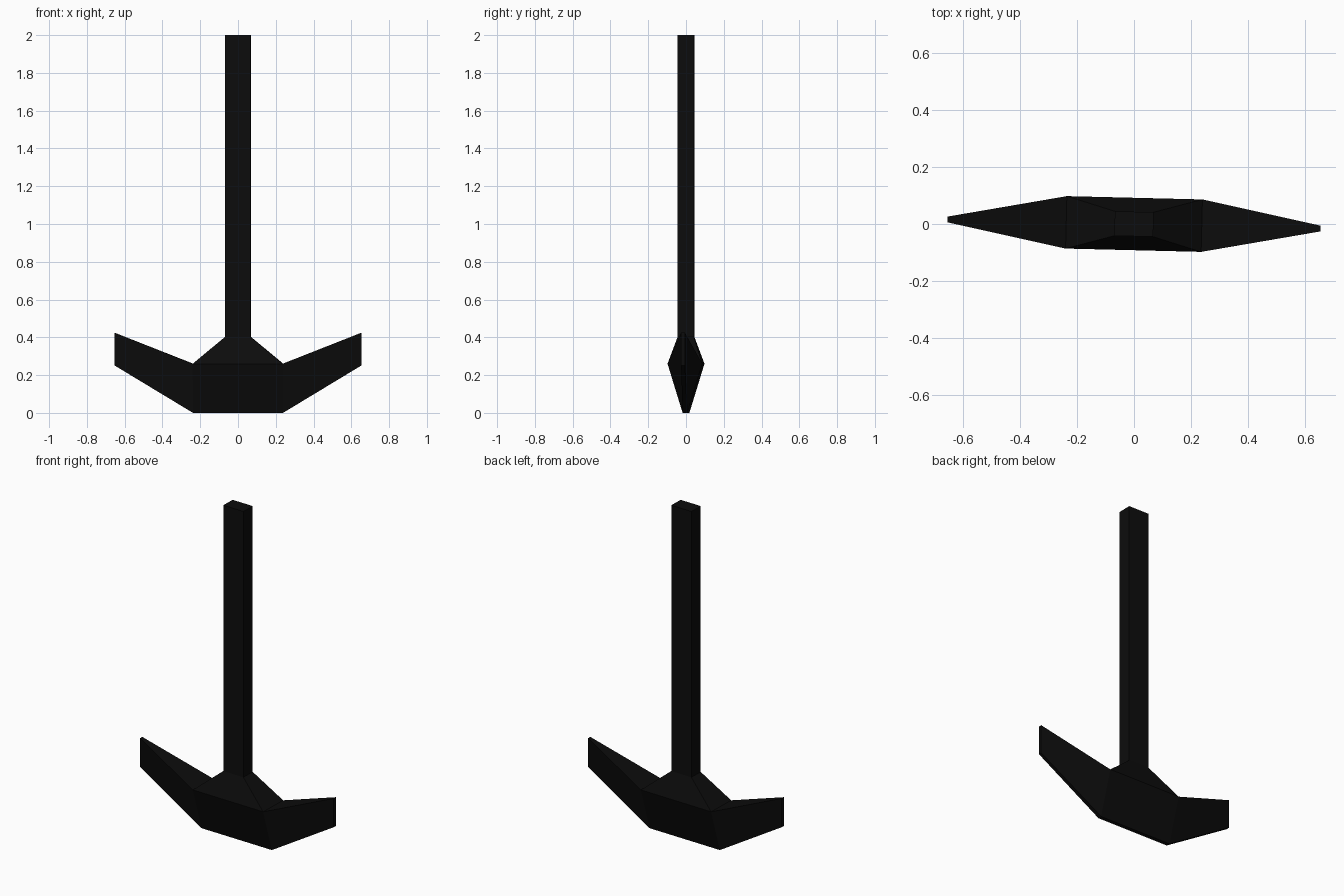
import bpy, bmesh, math
from mathutils import Matrix

if "Cube" in bpy.data.objects:
    bpy.data.objects.remove(bpy.data.objects["Cube"])

mat = bpy.data.materials.new("matte black")
mat.diffuse_color = (0.0037, 0.0037, 0.0037, 1)
mat.use_nodes = True
mat.node_tree.nodes["Principled BSDF"].inputs["Base Color"].default_value = mat.diffuse_color


def finish(name, bm):
    # Whole tool is turned very slightly about its shaft
    bmesh.ops.rotate(bm, verts=bm.verts, matrix=Matrix.Rotation(math.radians(-1.4), 3, 'Z'))
    bmesh.ops.recalc_face_normals(bm, faces=bm.faces)
    me = bpy.data.meshes.new(name)
    bm.to_mesh(me)
    bm.free()
    me.materials.append(mat)
    ob = bpy.data.objects.new(name, me)
    bpy.context.collection.objects.link(ob)
    return ob


def bridge(bm, a, b, skip=()):
    for i in range(4):
        if i not in skip:
            j = (i + 1) % 4
            bm.faces.new((a[i], a[j], b[j], b[i]))


bm = bmesh.new()


# Pick head: four-sided sections along x (x, top z, top half-depth, bottom z, bottom half-depth)
def section(x, zt, yt, zb, yb):
    return [bm.verts.new(p) for p in ((x, -yt, zt), (x, yt, zt), (x, yb, zb), (x, -yb, zb))]


tip = (0.425, 0.01, 0.252, 0.01)
mid = (0.26, 0.092, 0.0, 0.012)
rows = [section(-0.655, *tip), section(-0.238, *mid), section(0.238, *mid), section(0.655, *tip)]
bridge(bm, rows[0], rows[1])
bridge(bm, rows[1], rows[2], skip=(0,))   # top left open for the collar
bridge(bm, rows[2], rows[3])
bm.faces.new(rows[0])
bm.faces.new(rows[3])


# Collar tapering into the straight shaft
def ring(z, x, y):
    return [bm.verts.new(p) for p in ((-x, -y, z), (x, -y, z), (x, y, z), (-x, y, z))]


base = [rows[1][0], rows[2][0], rows[2][1], rows[1][1]]
neck = ring(0.402, 0.068, 0.043)
top = ring(2.0, 0.068, 0.043)
bridge(bm, base, neck)
bridge(bm, neck, top)
bm.faces.new(top)

finish("pick_head_and_shaft", bm)
